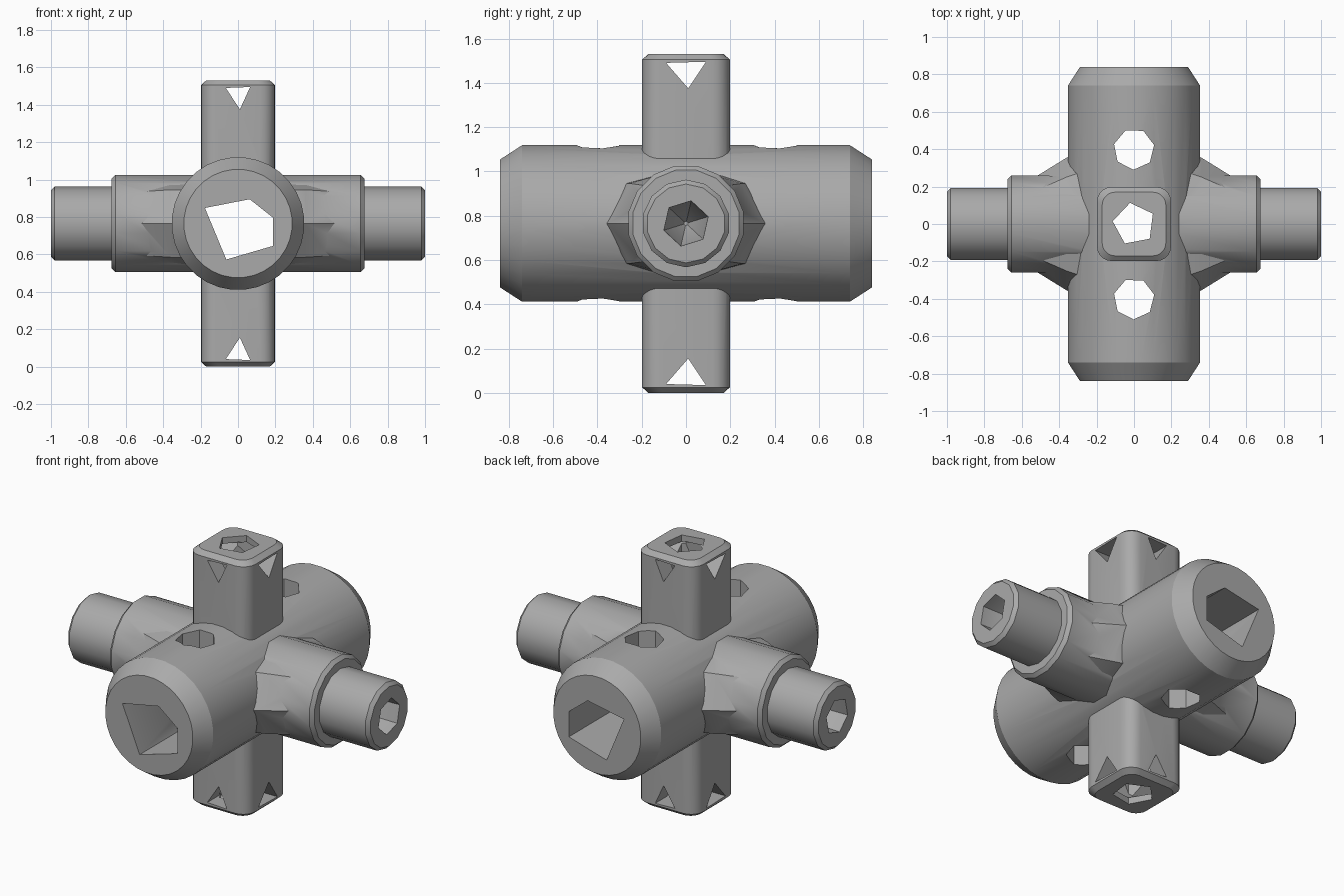
import bpy
import bmesh
from math import sin, cos, pi, radians
from mathutils import Vector

cube = bpy.data.objects.get("Cube")
if cube:
    bpy.data.objects.remove(cube, do_unlink=True)

MID = 0.765  # height of the joint centre

grey = bpy.data.materials.new("cast_grey")
grey.use_nodes = True
colour = (0.4, 0.4, 0.4, 1)
grey.diffuse_color = colour
grey.node_tree.nodes["Principled BSDF"].inputs["Base Color"].default_value = colour


def ring(sides, turn=0.0):
    """Unit polygon with the given number of sides."""
    return [(cos(turn + 2 * pi * i / sides), sin(turn + 2 * pi * i / sides))
            for i in range(sides)]


def rounded_square(corner=0.4, steps=5):
    """Unit square outline with rounded corners."""
    pts = []
    for q, (sx, sy) in enumerate([(1, 1), (-1, 1), (-1, -1), (1, -1)]):
        for i in range(steps + 1):
            a = (q + i / steps) * pi / 2
            pts.append((sx * (1 - corner) + corner * cos(a),
                        sy * (1 - corner) + corner * sin(a)))
    return pts


def solid(name, outline, stations, axis, centre=(0, 0, 0)):
    """Loft an outline through (position, scale_u, scale_v) stations."""
    place = {"X": lambda p, u, v: (p, u, v),
             "Y": lambda p, u, v: (u, p, v),
             "Z": lambda p, u, v: (u, v, p)}[axis]
    shift = Vector(centre) + Vector((0, 0, MID))
    bm = bmesh.new()
    loops = [[bm.verts.new(Vector(place(p, u * su, v * sv)) + shift)
              for u, v in outline] for p, su, sv in stations]
    n = len(outline)
    for a, b in zip(loops, loops[1:]):
        for i in range(n):
            j = (i + 1) % n
            bm.faces.new((a[i], a[j], b[j], b[i]))
    bm.faces.new(loops[0])
    bm.faces.new(loops[-1])
    bmesh.ops.recalc_face_normals(bm, faces=bm.faces)
    mesh = bpy.data.meshes.new(name)
    bm.to_mesh(mesh)
    bm.free()
    mesh.materials.append(grey)
    obj = bpy.data.objects.new(name, mesh)
    bpy.context.collection.objects.link(obj)
    return obj


def prism(name, outline, axis, lo, hi, scale=1, centre=(0, 0, 0)):
    return solid(name, outline, [(lo, scale, scale), (hi, scale, scale)], axis, centre)


def combine(body, other, operation):
    other.hide_render = True
    mod = body.modifiers.new(operation.lower(), "BOOLEAN")
    mod.operation = operation
    mod.solver = "EXACT"
    mod.object = other
    bpy.context.view_layer.objects.active = body
    bpy.ops.object.modifier_apply(modifier=mod.name)
    bpy.data.objects.remove(other, do_unlink=True)


# Main barrel with chamfered ends
body = solid("pipe_joint", ring(32, pi / 32),
             [(-0.84, 0.29, 0.29), (-0.74, 0.355, 0.355),
              (0.74, 0.355, 0.355), (0.84, 0.29, 0.29)], "Y")

# Upright column with softened corners
parts = [solid("column", rounded_square(),
               [(-MID, 0.17, 0.17), (0.025 - MID, 0.198, 0.198),
                (MID - 0.025, 0.198, 0.198), (MID, 0.17, 0.17)], "Z")]

# Stepped side arms with flared roots
for s in (-1, 1):
    parts += [
        solid("arm_collar", ring(16, pi / 16),
              [(0, 0.265, 0.265), (s * 0.655, 0.265, 0.265),
               (s * 0.675, 0.245, 0.245)], "X"),
        solid("arm_spigot", ring(14, pi / 14),
              [(s * 0.1, 0.198, 0.198), (s * 0.98, 0.198, 0.198),
               (s, 0.178, 0.178)], "X"),
        solid("arm_flare", ring(8),
              [(s * 0.22, 0.42, 0.255), (s * 0.36, 0.355, 0.255),
               (s * 0.53, 0.25, 0.24)], "X"),
    ]
for part in parts:
    combine(body, part, "UNION")

# Uneven five-sided bore along the barrel, and the column bore
bore = [(-0.17, 0.08), (0.06, 0.125), (0.18, 0.03), (0.18, -0.115), (-0.06, -0.185)]
cutters = [prism("barrel_bore", bore, "Y", -1, 1, 1.04),
           prism("column_bore", ring(5, 0.5), "Z", -1, 1, 0.115)]

for s in (-1, 1):
    # Blind sockets in the arm ends
    cutters.append(solid("arm_socket", ring(6, 0.3),
                         [(s * 1.1, 0.108, 0.108), (s * 0.86, 0.1, 0.1),
                          (s * 0.72, 0.01, 0.01)], "X"))
    # Ports above and below the barrel
    cutters.append(prism("barrel_port", ring(7, 0.2), "Z", -0.6, 0.6, 0.11,
                         (0, s * 0.4, 0)))
    # Triangular cross holes near the column ends
    for axis, width in (("X", 0.09), ("Y", 0.065)):
        notch = [(-width, s * 0.725), (width, s * 0.73), (0.01, s * 0.61)]
        cutters.append(prism("cross_hole", notch, axis, -0.4, 0.4))
for cutter in cutters:
    combine(body, cutter, "DIFFERENCE")

# Smooth barrels, crisp rims
bpy.ops.object.select_all(action="DESELECT")
body.select_set(True)
bpy.context.view_layer.objects.active = body
bpy.ops.object.shade_smooth_by_angle(angle=radians(28))
